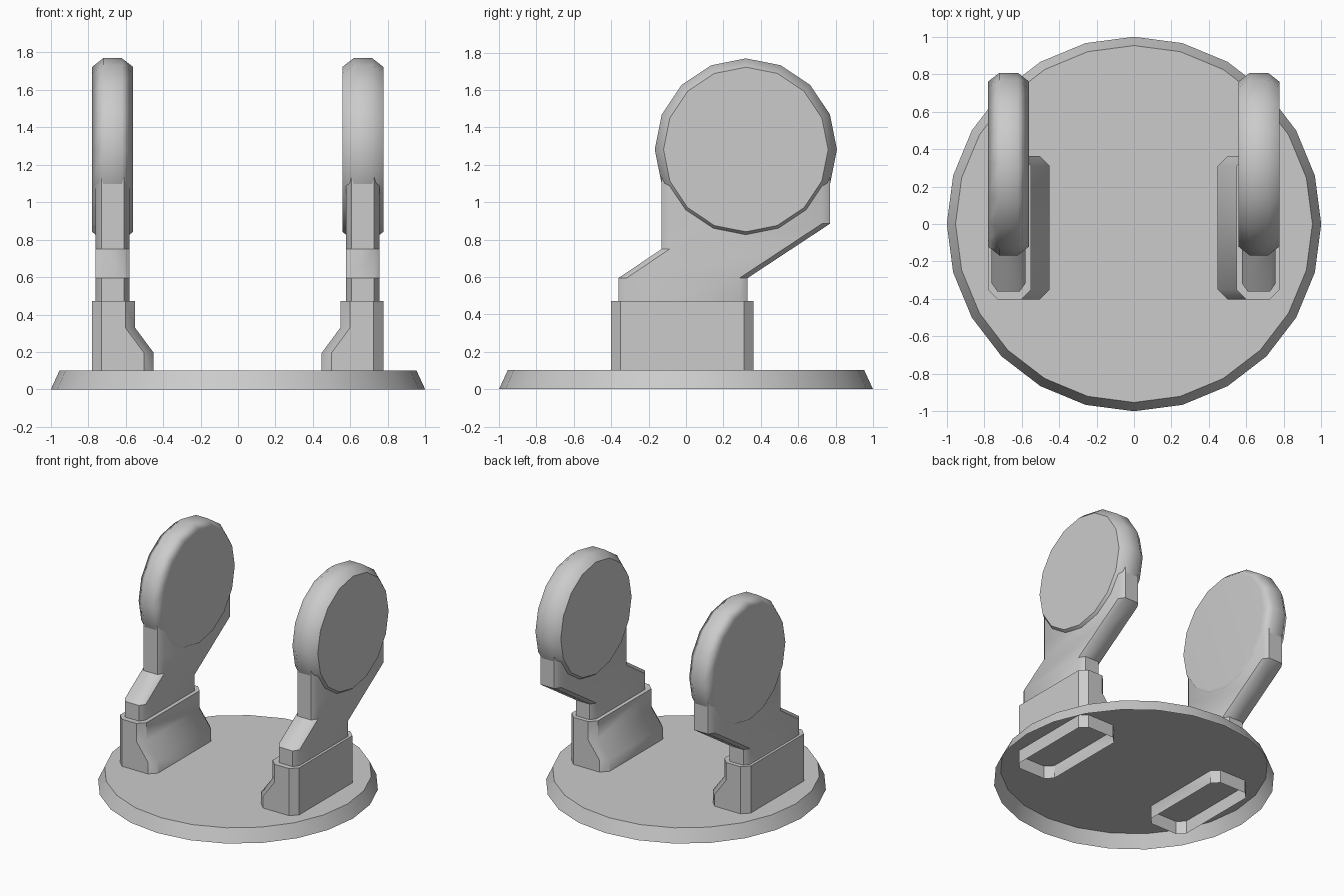
import bpy, bmesh, math

cube = bpy.data.objects.get("Cube")
if cube:
    bpy.data.objects.remove(cube)

grey = bpy.data.materials.new("plain_grey")
grey.use_nodes = True
colour = (0.6, 0.6, 0.6, 1)
grey.diffuse_color = colour
grey.node_tree.nodes["Principled BSDF"].inputs["Base Color"].default_value = colour


def loft(name, rings, cap_start=True, cap_end=True, smooth=40, flip=False):
    """Join equal-sized rings of points into a surface, with optional end caps."""
    bm = bmesh.new()
    loops = [[bm.verts.new(p) for p in ring] for ring in rings]
    count = len(loops[0])
    for a, b in zip(loops, loops[1:]):
        for i in range(count):
            j = (i + 1) % count
            bm.faces.new((a[i], a[j], b[j], b[i]))
    if cap_start:
        bm.faces.new(loops[0][::-1])
    if cap_end:
        bm.faces.new(loops[-1])
    if flip:
        bmesh.ops.reverse_faces(bm, faces=bm.faces[:])
    mesh = bpy.data.meshes.new(name)
    bm.to_mesh(mesh)
    bm.free()
    mesh.materials.append(grey)
    obj = bpy.data.objects.new(name, mesh)
    bpy.context.collection.objects.link(obj)
    bpy.ops.object.select_all(action='DESELECT')
    obj.select_set(True)
    bpy.context.view_layer.objects.active = obj
    bpy.ops.object.shade_smooth_by_angle(angle=math.radians(smooth))
    return obj


def circle(radius, count):
    steps = [2 * math.pi * i / count for i in range(count)]
    return [(radius * math.cos(a), radius * math.sin(a)) for a in steps]


def cut_rect(x0, x1, y0, y1, z, cx, cy):
    """Rectangle with its four corners cut off, counter-clockwise."""
    return [(x0 + cx, y0, z), (x1 - cx, y0, z), (x1, y0 + cy, z), (x1, y1 - cy, z),
            (x1 - cx, y1, z), (x0 + cx, y1, z), (x0, y1 - cy, z), (x0, y0 + cy, z)]


# Base: shallow tapered dish, open underneath
loft("base_plate", [[(x, y, z) for x, y in circle(r, 24)]
                    for r, z in ((1, 0), (0.953, 0.102))], cap_start=False)

FOOT = ((0, 0.22), (0.195, 0.22), (0.33, 0.12), (0.472, 0.12))  # height, inner reach
NECK = ((0.472, -0.36, 0.33), (0.595, -0.36, 0.33), (0.75, -0.13, 0.565),
        (0.885, -0.13, 0.77), (1.2, -0.13, 0.77))               # height, front, back
HEAD = ((-0.11, 0.44), (-0.05, 0.487), (0.05, 0.487), (0.11, 0.44))  # offset, radius

for side, sign, centre in (("left", 1, 0.667), ("right", -1, 0.67)):
    def place(points):
        return [(sign * (centre + x), y, z) for x, y, z in points]

    mirrored = sign < 0

    # Foot: open-bottomed block that flares inward near the base
    loft(side + "_foot", [place(cut_rect(-reach, 0.11, -0.402, 0.362, z, 0.052, 0.052))
                          for z, reach in FOOT], cap_start=False, flip=mirrored)

    # Neck: bent post leaning back and widening under the head
    loft(side + "_neck", [place(cut_rect(-0.09, 0.09, y0, y1, z, 0.03, 0.043))
                          for z, y0, y1 in NECK], flip=mirrored)

    # Head: upright round disc with bevelled rim
    head = loft(side + "_head", [place([(x, 0.32 + y, 1.282 + z) for y, z in circle(r, 16)])
                                 for x, r in HEAD], flip=mirrored,
                smooth=60 if mirrored else 45)
    soften = head.modifiers.new("soften", 'WEIGHTED_NORMAL')
    soften.keep_sharp = True
